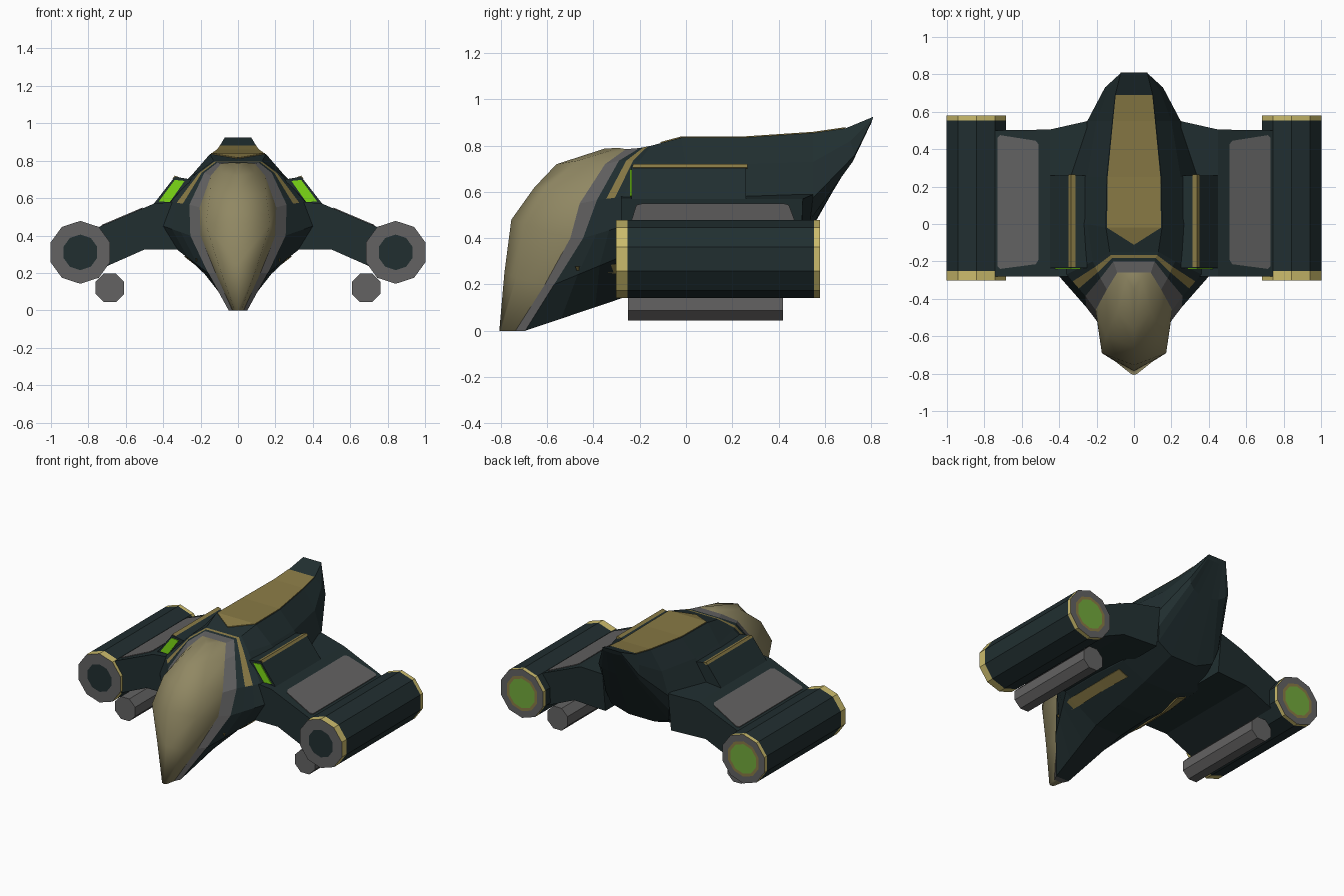
import bpy, bmesh, math
from mathutils import Vector
from mathutils.bvhtree import BVHTree

if "Cube" in bpy.data.objects:
    bpy.data.objects.remove(bpy.data.objects["Cube"])


def material(name, rgb):
    m = bpy.data.materials.new(name)
    m.diffuse_color = (*rgb, 1)
    m.use_nodes = True
    m.node_tree.nodes["Principled BSDF"].inputs["Base Color"].default_value = m.diffuse_color
    return m


DARK, GREY, GOLD, RIM, KHAKI, LIME, GLOW = range(7)
MATS = [material("dark teal hull", (.015, .028, .030)),
        material("grey metal", (.125, .123, .123)),
        material("dull gold", (.25, .195, .06)),
        material("bright gold trim", (.60, .50, .15)),
        material("khaki canopy", (.28, .245, .125)),
        material("lime light", (.20, .70, .008)),
        material("green exhaust", (.17, .40, .045))]


def loft(name, rings, mat, closed=True, caps=None, smooth=False):
    """Skin rings of points, mirror across x. mat: index or f(ring, segment)."""
    bm = bmesh.new()
    vs = [[bm.verts.new(p) for p in r] for r in rings]
    n = len(rings[0])
    for i in range(len(rings) - 1):
        for j in range(n if closed else n - 1):
            k = (j + 1) % n
            f = bm.faces.new((vs[i][j], vs[i][k], vs[i + 1][k], vs[i + 1][j]))
            f.material_index = mat(i, j) if callable(mat) else mat
    for ring, c in zip((vs[0], vs[-1]), caps or (None, None)):
        if c is not None:
            bm.faces.new(ring).material_index = c
    bmesh.ops.remove_doubles(bm, verts=bm.verts[:], dist=.0005)
    bmesh.ops.mirror(bm, geom=bm.verts[:] + bm.edges[:] + bm.faces[:],
                     axis='X', merge_dist=.0008)
    bmesh.ops.recalc_face_normals(bm, faces=bm.faces[:])
    me = bpy.data.meshes.new(name)
    for f in bm.faces:
        f.smooth = smooth
    tree = BVHTree.FromBMesh(bm)
    bm.to_mesh(me)
    bm.free()
    for m in MATS:
        me.materials.append(m)
    bpy.context.collection.objects.link(bpy.data.objects.new(name, me))
    return tree


def prism(name, xz, y0, y1, mat, caps=None):
    """Extrude an x-z outline along y; y1 may vary per point."""
    ends = y1 if isinstance(y1, list) else [y1] * len(xz)
    loft(name, [[(x, y0, z) for x, z in xz],
                [(x, e, z) for (x, z), e in zip(xz, ends)]],
         mat, caps=caps or (mat, mat))


def lathe(name, cx, cz, prof, mats, sides, phase, caps):
    """Revolve (radius, y) pairs about a lengthwise axis."""
    rings = [[(cx + r * math.cos(phase + k * math.tau / sides), y,
               cz + r * math.sin(phase + k * math.tau / sides))
              for k in range(sides)] for r, y in prof]
    loft(name, rings, lambda i, j: mats[i], caps=caps)


def centred(r):
    """Close a half ring onto the centre plane."""
    return [(0, *r[0][1:])] + list(r) + [(0, *r[-1][1:])]


def mix(a, b, t):
    return [tuple(Vector(p).lerp(Vector(q), t)) for p, q in zip(a, b)]


# Half cross-sections, top to keel
edge = [(.09, -.26, .785), (.145, -.35, .72), (.205, -.46, .55),
        (.20, -.50, .40), (.12, -.61, .2), (.03, -.737, 0)]
frame = [(.11, -.20, .79), (.18, -.29, .735), (.26, -.385, .565),
         (.255, -.445, .40), (.16, -.57, .2), (.05, -.695, 0)]
front = [(.13, -.15, .80), (.22, -.20, .735), (.36, -.27, .58),
         (.40, -.28, .45), (.32, -.28, .32), (.10, -.25, .15)]
mid = [(.15, -.02, .835), (.25, 0, .72), (.37, 0, .60),
       (.40, 0, .45), (.32, 0, .32), (.12, 0, .18)]
aft = [(.145, .25, .835), (.25, .25, .72), (.34, .25, .58),
       (.36, .25, .45), (.30, .25, .32), (.12, .25, .24)]
rear = [(.115, .55, .855), (.20, .55, .73), (.25, .55, .575),
        (.24, .53, .47), (.22, .50, .38), (.10, .48, .33)]
tail = [(.10, .69, .875), (.14, .71, .82), (.155, .73, .76),
        (.14, .72, .73), (.10, .70, .71), (.05, .69, .70)]
tip = [(.07, .81, .925), (.072, .807, .917), (.074, .804, .91),
       (.07, .80, .90), (.05, .80, .897), (.02, .80, .895)]

# Fuselage with grey canopy frame and gold collar stripe
hull_rings = [edge, frame, mix(frame, front, .35), mix(frame, front, .68),
              front, mid, aft, rear, tail, tip]


def hull_colour(i, j):
    if i == 0:
        return GREY
    return GOLD if i == 2 and j < 3 else DARK


hull = loft("fuselage", [centred(r) for r in hull_rings], hull_colour,
            closed=False, caps=(None, DARK))

# Canopy bulging forward from the frame
bulge = [(.04, -.29, .79), (.09, -.47, .735), (.15, -.60, .62),
         (.172, -.69, .46), (.10, -.735, .23), (.018, -.80, 0)]
ridge = [(0, -.35, .788), (0, -.56, .72), (0, -.655, .62),
         (0, -.755, .48), (0, -.785, .25), (0, -.807, 0)]
loft("canopy", [centred(r) for r in (edge, bulge, ridge)], KHAKI,
     closed=False, smooth=True)


# Painted plates that follow the hull surface
def hull_plate(name, upper, lower, mat):
    rings = []
    for a, b in zip(upper, lower):
        ring = []
        for p, off in ((a, .006), (b, .006), (b, -.003), (a, -.003)):
            loc, nor, _, _ = hull.find_nearest(Vector(p))
            ring.append(loc + nor * off)
        rings.append(ring)
    loft(name, rings, mat, caps=(mat, mat))


hull_plate("belly_stripe",
           [(.205, -.47, .28), (.285, -.285, .29), (.285, 0, .29), (.275, .18, .295)],
           [(.20, -.46, .265), (.235, -.27, .24), (.23, 0, .255), (.20, .18, .275)],
           GOLD)

# Gold panel along the spine
spine = [(0.002, -.11, .811), (.144, -.02, .835), (.141, .25, .835),
         (.112, .55, .855), (.098, .69, .875)]
loft("spine_panel", [[(0, y, z + .005), (x, y, z + .005), (x, y, z - .002),
                      (0, y, z - .002)] for x, y, z in spine], GOLD, closed=False)

# Wings and their grey top panels
prism("wing", [(.25, .59), (.45, .57), (.78, .43), (.76, .21), (.50, .325), (.25, .325)],
      -.28, [.55, .505, .50, .50, .50, .52], DARK)
outline = [(.51, -.19), (.525, -.215), (.715, -.24), (.73, -.225),
           (.73, .46), (.715, .475), (.525, .445), (.51, .425)]
loft("wing_panel", [[(x, y, .57 - .424 * (x - .45) + h) for x, y in outline]
                    for h in (-.003, .005)], GREY, caps=(GREY, GREY))

# Shoulder intakes with lit mouths and gold top strips
prism("intake", [(.25, .70), (.338, .714), (.45, .57), (.36, .54)], -.235, .26, DARK)
prism("intake_light", [(.285, .692), (.338, .697), (.423, .583), (.365, .578)],
      -.241, -.233, LIME)
prism("intake_strip", [(.314, .712), (.338, .720), (.349, .706), (.34, .70)],
      -.23, .265, GOLD)

# Engine pods: rims, hull, rear exhaust rings
lathe("engine_pod", .843, .31,
      [(.095, -.303), (.168, -.303), (.168, -.252), (.168, .553),
       (.168, .58), (.122, .58), (.102, .58)],
      [GREY, RIM, DARK, RIM, GREY, GOLD], 10, math.pi / 2, (DARK, GLOW))

# Cannon tubes under the pods
lathe("cannon_tube", .685, .12, [(.083, -.25), (.083, .42)], [GREY],
      8, math.pi / 8, (GREY, GREY))
